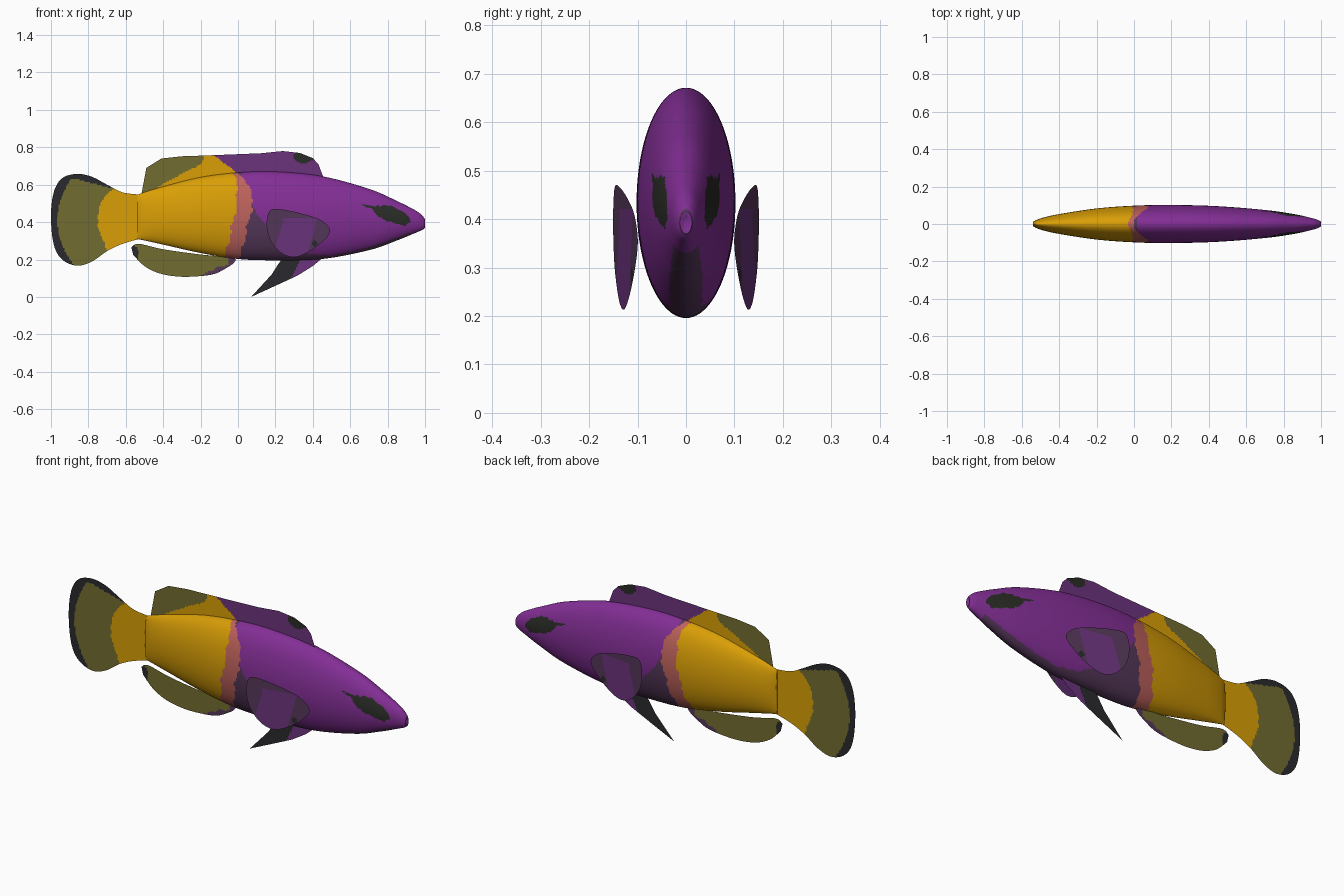
import bpy, bmesh, math
from mathutils import Vector

cube = bpy.data.objects.get("Cube")
if cube:
    bpy.data.objects.remove(cube, do_unlink=True)


def srgb(r, g, b):
    return tuple((c / 255) ** 2.2 for c in (r, g, b)) + (1.0,)


PALETTE = {
    "purple": srgb(130, 50, 148), "orange": srgb(216, 157, 15),
    "olive": srgb(113, 108, 52), "charcoal": srgb(46, 46, 50),
    "pink": srgb(188, 98, 92), "plum": srgb(86, 58, 90),
    "fin_purple": srgb(107, 55, 124), "dark_olive": srgb(46, 48, 43),
}
NAMES = list(PALETTE)
MATS = []
for name, col in PALETTE.items():
    m = bpy.data.materials.new(name)
    m.use_nodes = True
    m.diffuse_color = col
    bsdf = m.node_tree.nodes["Principled BSDF"]
    bsdf.inputs["Base Color"].default_value = col
    bsdf.inputs["Roughness"].default_value = 0.7
    MATS.append(m)


def spline(pts, steps):
    """Smooth open curve through points of any dimension."""
    n, out = len(pts), []
    for i in range(n - 1):
        quad = list(zip(*[pts[min(max(k, 0), n - 1)] for k in range(i - 1, i + 3)]))
        for s in range(steps):
            t = s / steps
            out.append([0.5 * (2 * b + (c - a) * t + (2 * a - 5 * b + 4 * c - d) * t * t
                               + (3 * b - a - 3 * c + d) * t ** 3) for a, b, c, d in quad])
    return out + [list(pts[-1])]


def finish(bm, name, rule, smooth=False):
    """Colour faces by rule(x, z) and link the object."""
    for f in bm.faces:
        c = f.calc_center_median()
        f.material_index = NAMES.index(rule(c.x, c.z))
    me = bpy.data.meshes.new(name)
    bm.to_mesh(me)
    bm.free()
    for m in MATS:
        me.materials.append(m)
    bpy.context.collection.objects.link(bpy.data.objects.new(name, me))
    if smooth:
        me.shade_smooth()


def fin(name, outline, rule, place=lambda x: 0.0, smooth=True, step=0.008):
    """Flat fin from an x-z outline, cut finely so colours can follow curves."""
    pts = spline(outline, 6) if smooth else outline
    bm = bmesh.new()
    face = bm.faces.new([bm.verts.new((x, 0, z)) for x, z in pts])
    bmesh.ops.triangulate(bm, faces=[face])
    for axis, normal in ((0, (1, 0, 0)), (1, (0, 0, 1))):
        lo, hi = min(p[axis] for p in pts), max(p[axis] for p in pts)
        for k in range(1, int((hi - lo) / step) + 1):
            bmesh.ops.bisect_plane(bm, geom=bm.verts[:] + bm.edges[:] + bm.faces[:],
                                   plane_co=Vector(normal) * (lo + k * step), plane_no=normal)
    for v in bm.verts:
        v.co.y = place(v.co.x)
    finish(bm, name, rule)


def wave(t):
    return 0.005 * math.sin(t * 45) + 0.004 * math.sin(t * 110 + 1)


# Body: elliptical sections as (x, bottom, top, half width)
SECTIONS = [(-0.54, 0.31, 0.545, 0.012), (-0.5, 0.302, 0.56, 0.03), (-0.4, 0.28, 0.59, 0.053),
            (-0.2, 0.235, 0.64, 0.083), (0, 0.203, 0.665, 0.098), (0.2, 0.196, 0.67, 0.102),
            (0.45, 0.203, 0.645, 0.095), (0.7, 0.25, 0.578, 0.075), (0.85, 0.302, 0.513, 0.054),
            (0.95, 0.343, 0.462, 0.032), (0.985, 0.358, 0.435, 0.021), (1.0, 0.37, 0.415, 0.012)]


def body_rule(x, z):
    if x > 0.996:
        return "plum"
    # Eye patch with a thin streak behind it
    dx = x - 0.828
    dz = z - 0.438 + 0.3 * dx
    patch = (dx / 0.1) ** 2 + (dz / 0.043) ** 2 < 1 + 25 * wave(x * 1.5 + z)
    streak = 0.66 < x < 0.78 and abs(z - 0.493 + 0.25 * (x - 0.66)) < 0.1 * (x - 0.64)
    if patch or streak:
        return "dark_olive"
    # Wavy band between the two halves
    mid = 0.038 - 0.23 * max(0, 0.5 - z) - 1.7 * max(0, z - 0.5) ** 2 + wave(z)
    half = 0.042 - 0.25 * max(0, z - 0.55)
    if x < mid - half:
        return "orange"
    if x < mid + half:
        return "pink"
    # Shaded flank behind the pectoral fin and a dull belly line
    belly = 0.216 + 0.4 * max(0, x - 0.4) ** 1.7
    if z < 0.195 + 0.32 * math.exp(-(x - 0.07) / 0.15) + wave(x) or (z < belly and x < 0.92):
        return "plum"
    return "purple"


bm = bmesh.new()
SEG = 144
rings = []
for x, lo, hi, w in spline(SECTIONS, 24):
    rings.append([bm.verts.new((x, w * math.sin(a), (lo + hi) / 2 + (hi - lo) / 2 * math.cos(a)))
                  for a in (2 * math.pi * k / SEG for k in range(SEG))])
# Shallow mouth hollow at the snout
rings.append([bm.verts.new((0.99, v.co.y * 0.6, 0.3925 + (v.co.z - 0.3925) * 0.6))
              for v in rings[-1]])
for a, b in zip(rings, rings[1:]):
    for k in range(SEG):
        j = (k + 1) % SEG
        bm.faces.new((a[k], a[j], b[j], b[k]))
bm.faces.new(rings[0])
bm.faces.new(rings[-1])
bmesh.ops.recalc_face_normals(bm, faces=bm.faces[:])
finish(bm, "body", body_rule, smooth=True)


# Tail fin
def tail_rule(x, z):
    if x < -0.966 + 1.5 * (z - 0.41) ** 2 or z > min(0.628, 0.594 - 0.25 * (x + 0.72)):
        return "charcoal"
    bend = 3.5 if z > 0.43 else 1.6
    return "orange" if x > -0.75 + bend * (z - 0.43) ** 2 + 0.6 * wave(z) else "olive"


fin("tail_fin", [(-0.535, 0.548), (-0.62, 0.56), (-0.7, 0.6), (-0.78, 0.642), (-0.86, 0.658),
                 (-0.94, 0.635), (-0.985, 0.56), (-1.0, 0.43), (-0.985, 0.28), (-0.94, 0.2),
                 (-0.86, 0.167), (-0.78, 0.19), (-0.7, 0.245), (-0.62, 0.283), (-0.535, 0.308)],
    tail_rule)


# Dorsal fin
def dorsal_rule(x, z):
    if ((x - 0.35) / 0.054) ** 2 + ((z - 0.749) / 0.033) ** 2 < 1 + 10 * wave(x):
        return "dark_olive"
    if x > -0.135 + 1.5 * (0.755 - z) + wave(z):
        return "fin_purple"
    left = -0.19 if z > 0.715 else -0.19 - 1.9 * (0.715 - z)
    return "orange" if x > left + wave(z) else "olive"


fin("dorsal_fin", [(-0.52, 0.53), (-0.49, 0.69), (-0.41, 0.74), (-0.3, 0.752), (-0.18, 0.756),
                   (0, 0.752), (0.12, 0.768), (0.24, 0.78), (0.33, 0.77), (0.4, 0.742),
                   (0.43, 0.71), (0.46, 0.63), (0.2, 0.65), (-0.2, 0.62)],
    dorsal_rule, smooth=False)


# Anal fin
def anal_rule(x, z):
    if x < -0.535 and z < 0.262 + 0.6 * (-0.535 - x):
        return "charcoal"
    if x > -0.05 or (x > -0.2 and z < 0.122 + 0.35 * (x + 0.2) + wave(x)):
        return "plum"
    return "olive"


fin("anal_fin", [(-0.57, 0.265), (-0.53, 0.284), (-0.4, 0.255), (-0.2, 0.227), (-0.03, 0.21),
                 (-0.02, 0.185), (-0.07, 0.15), (-0.13, 0.122), (-0.22, 0.11), (-0.32, 0.109),
                 (-0.42, 0.126), (-0.5, 0.165), (-0.56, 0.225)], anal_rule)

# Pelvic fin
fin("pelvic_fin", [(0.07, 0.0), (0.13, 0.06), (0.18, 0.12), (0.215, 0.175), (0.24, 0.21),
                   (0.46, 0.215), (0.4, 0.165), (0.32, 0.115), (0.19, 0.055)],
    lambda x, z: "fin_purple" if x > 0.29 + 0.5 * (z - 0.11) else "charcoal", smooth=False)


# Pectoral fins, flaring outward toward the tail
def pectoral_rule(x, z):
    if math.hypot(x - 0.41, z - 0.285) < 0.014:
        return "charcoal"
    return "fin_purple" if z < 0.42 and abs(x - 0.3 - 0.3 * (z - 0.3)) < 0.09 else "plum"


for side, word in ((1, "left"), (-1, "right")):
    fin(word + "_pectoral_fin",
        [(0.153, 0.38), (0.157, 0.43), (0.18, 0.468), (0.25, 0.465), (0.35, 0.443), (0.44, 0.412),
         (0.488, 0.37), (0.487, 0.335), (0.44, 0.285), (0.37, 0.237), (0.3, 0.213),
         (0.235, 0.232), (0.18, 0.29), (0.16, 0.34)],
        pectoral_rule, place=lambda x: side * (0.1 + 0.15 * (0.49 - x)))
